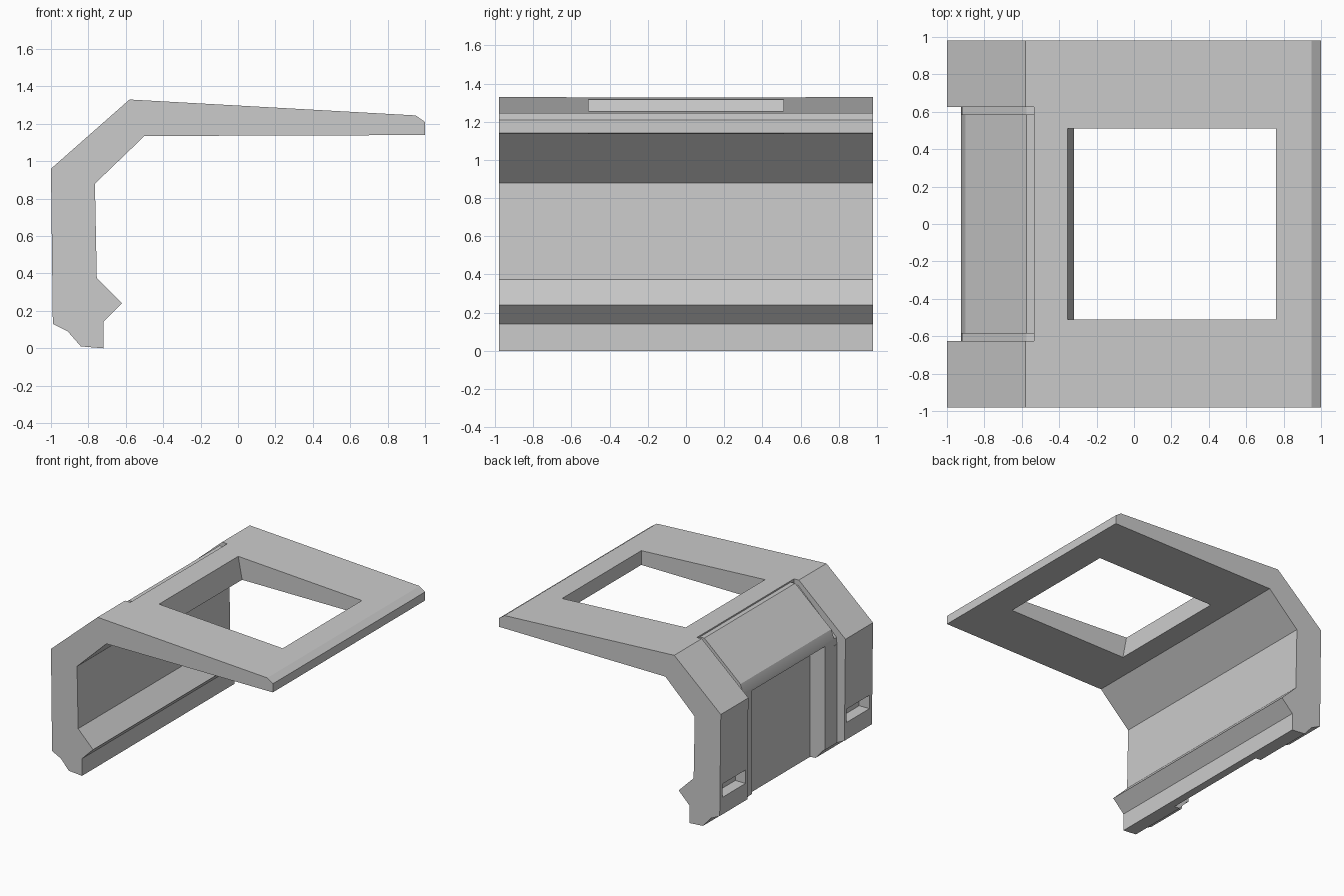
import bpy, bmesh

if "Cube" in bpy.data.objects:
    bpy.data.objects.remove(bpy.data.objects["Cube"])


def prism(name, profile, y0, y1):
    """Extrude an (x, z) profile along y."""
    bm = bmesh.new()
    face = bm.faces.new([bm.verts.new((x, y0, z)) for x, z in profile])
    ext = bmesh.ops.extrude_face_region(bm, geom=[face])
    moved = [v for v in ext["geom"] if isinstance(v, bmesh.types.BMVert)]
    bmesh.ops.translate(bm, verts=moved, vec=(0, y1 - y0, 0))
    bmesh.ops.recalc_face_normals(bm, faces=bm.faces)
    me = bpy.data.meshes.new(name)
    bm.to_mesh(me)
    bm.free()
    ob = bpy.data.objects.new(name, me)
    bpy.context.collection.objects.link(ob)
    return ob


def cut(body, name, profile, y0, y1):
    """Subtract a prism from the body, then discard the cutter."""
    cutter = prism(name, profile, y0, y1)
    cutter.hide_render = True
    mod = body.modifiers.new(name, "BOOLEAN")
    mod.operation = "DIFFERENCE"
    mod.solver = "EXACT"
    mod.object = cutter
    bpy.context.view_layer.objects.active = body
    bpy.ops.object.modifier_apply(modifier=name)
    bpy.data.objects.remove(cutter)


# Hooked bracket body: top plate, sloped shoulder, back wall, catch lip
body = prism("bracket_body", [
    (-1, .96), (-.58, 1.33), (.95, 1.245), (1, 1.21), (1, 1.14),
    (-.5, 1.135), (-.765, .88), (-.755, .375), (-.62, .24), (-.72, .14),
    (-.72, 0), (-.84, .01), (-.91, .09), (-.99, .13)], -.98, .98)

# Shallow recess across the back wall and shoulder
cut(body, "back_recess", [
    (-1.2, -.1), (-.925, -.1), (-.925, .96), (-.9, 1.03), (-.575, 1.318),
    (-.535, 1.316), (-.535, 1.5), (-1.2, 1.5)], -.625, .625)

# Narrow grooves either side of the shoulder panel
for s in (-1, 1):
    ys = sorted((s * .585, s * .625))
    cut(body, "side_groove", [
        (-1.2, .9), (-.922, .9), (-.92, .955), (-.575, 1.283),
        (-.535, 1.29), (-.535, 1.5), (-1.2, 1.5)], *ys)

# Deep pocket in the back wall, open at the bottom
cut(body, "back_pocket", [
    (-1.2, -.1), (-.79, -.1), (-.79, .94), (-1.2, .94)], -.47, .47)

# Small slots low on the side strips
for s in (-1, 1):
    ys = sorted((s * .65, s * .945))
    cut(body, "strip_slot", [
        (-1.2, .27), (-.9, .27), (-.9, .38), (-1.2, .38)], *ys)

# Window through the top plate with a slanted rear wall
cut(body, "top_window", [
    (-.30, 1.03), (.76, 1.03), (.76, 1.5), (-.39, 1.5)], -.51, .51)

bpy.ops.object.select_all(action="DESELECT")
body.select_set(True)
bpy.context.view_layer.objects.active = body
bpy.ops.object.shade_smooth_by_angle(angle=0.5)
